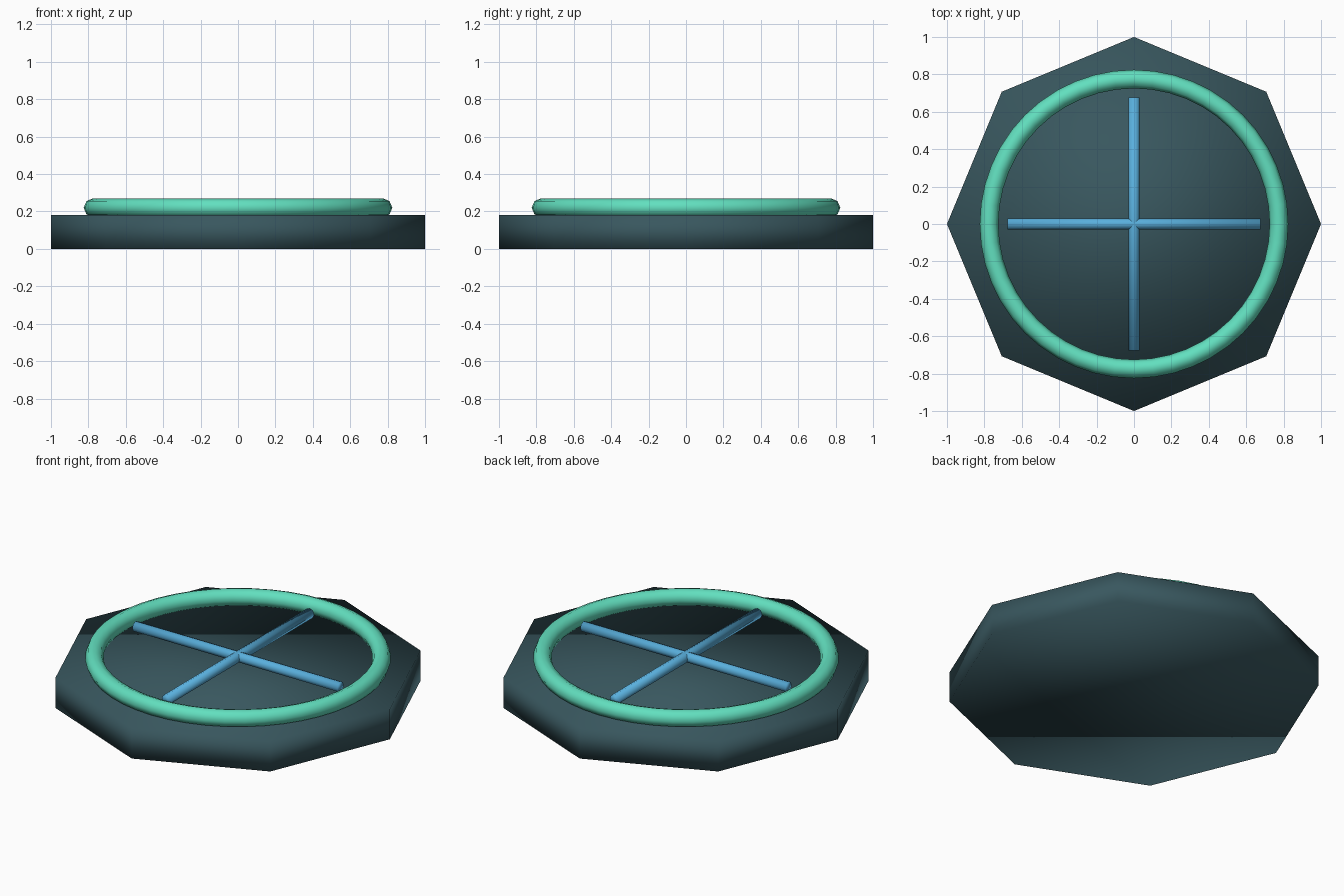
import bpy, math

if "Cube" in bpy.data.objects:
    bpy.data.objects.remove(bpy.data.objects["Cube"])


def material(name, rgb):
    m = bpy.data.materials.new(name)
    m.diffuse_color = (*rgb, 1)
    m.use_nodes = True
    m.node_tree.nodes["Principled BSDF"].inputs["Base Color"].default_value = m.diffuse_color
    return m


def finish(name, mat):
    ob = bpy.context.object
    ob.name = name
    ob.data.materials.append(mat)
    bpy.ops.object.shade_smooth()
    return ob


slate = material("dark slate", (0.04, 0.095, 0.113))
mint = material("mint green", (0.122, 0.74, 0.52))
blue = material("sky blue", (0.1, 0.43, 0.72))

# Octagonal base with corners on the axes
bpy.ops.mesh.primitive_cylinder_add(vertices=8, radius=1, depth=0.18, location=(0, 0, 0.09))
finish("base", slate)

# Raised ring
bpy.ops.mesh.primitive_torus_add(major_radius=0.775, minor_radius=0.05, major_segments=48,
                                 minor_segments=8, location=(0, 0, 0.22))
finish("ring", mint)

# Crossed bars inside the ring
for name, turn in (("bar_across", math.pi / 2), ("bar_along", 0)):
    bpy.ops.mesh.primitive_cylinder_add(vertices=8, radius=0.03, depth=1.35, location=(0, 0, 0.225),
                                        rotation=(math.pi / 2, 0, turn))
    finish(name, blue)
